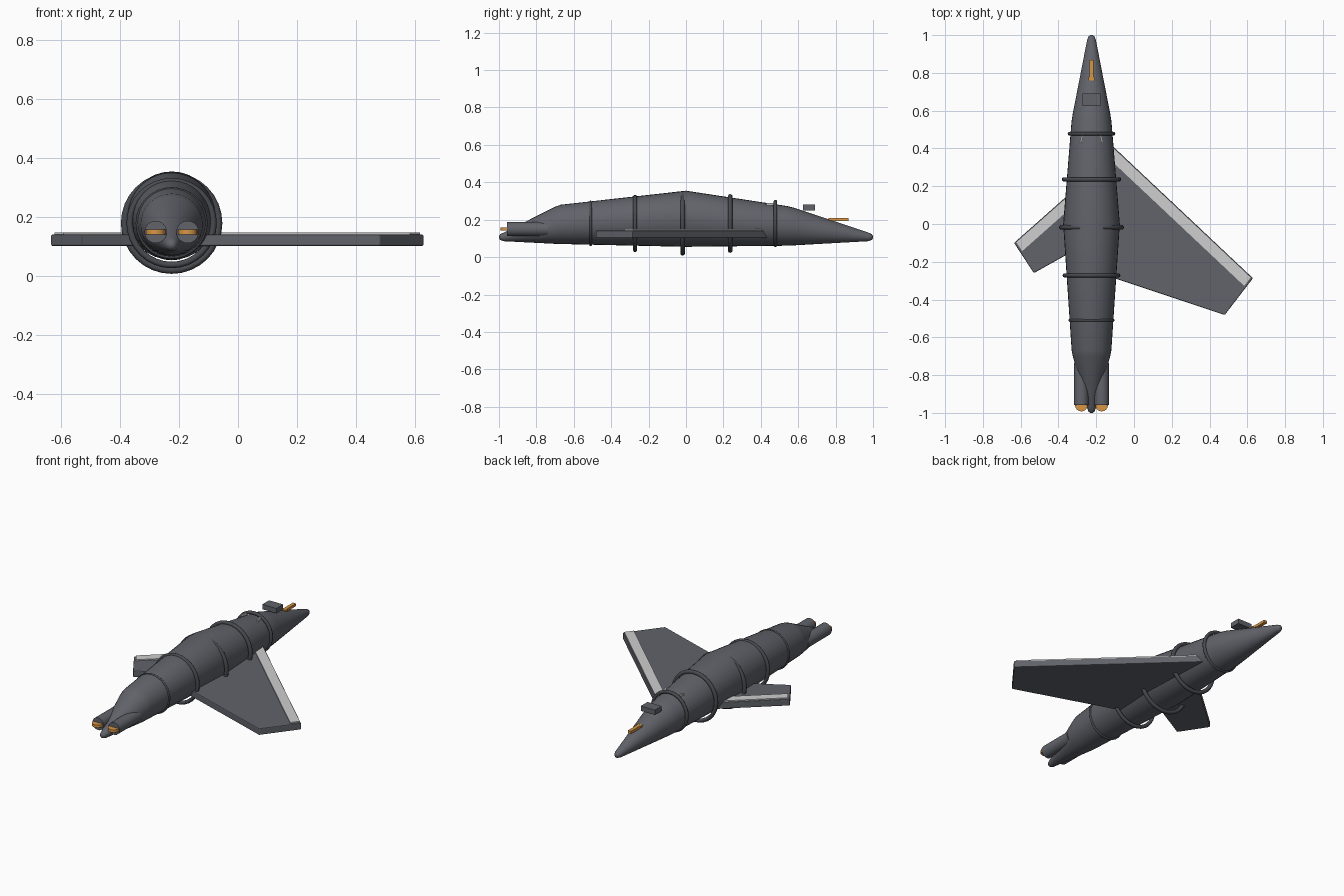
import bpy, bmesh, math
from mathutils import Vector

cube = bpy.data.objects.get("Cube")
if cube:
    bpy.data.objects.remove(cube)

CX = -0.225  # fuselage axis


def material(name, rgb):
    m = bpy.data.materials.new(name)
    m.use_nodes = True
    m.diffuse_color = (*rgb, 1)
    m.node_tree.nodes["Principled BSDF"].inputs["Base Color"].default_value = (*rgb, 1)
    return m


GREY = material("hull grey", (0.12, 0.125, 0.145))
DARK = material("ring dark grey", (0.065, 0.068, 0.078))
LIGHT = material("edge light grey", (0.62, 0.62, 0.63))
ORANGE = material("glow orange", (0.68, 0.3, 0.06))


def finish(ob, name, mat, smooth=False):
    ob.name = name
    ob.data.materials.append(mat)
    if smooth:
        bpy.ops.object.select_all(action='DESELECT')
        ob.select_set(True)
        bpy.context.view_layer.objects.active = ob
        bpy.ops.object.shade_smooth_by_angle(angle=math.radians(40))
    return ob


def from_bmesh(bm, name, mat, smooth=False):
    bmesh.ops.recalc_face_normals(bm, faces=bm.faces)
    me = bpy.data.meshes.new(name)
    bm.to_mesh(me)
    bm.free()
    ob = bpy.data.objects.new(name, me)
    bpy.context.collection.objects.link(ob)
    return finish(ob, name, mat, smooth)


def box(name, loc, size, mat, turn=0):
    bpy.ops.mesh.primitive_cube_add(size=1, location=loc, rotation=(0, 0, turn))
    ob = bpy.context.object
    ob.scale = size
    return finish(ob, name, mat)


def slab(name, outline, z0, z1, mat, bevel=0):
    bm = bmesh.new()
    face = bm.faces.new([bm.verts.new((p[0], p[1], z0)) for p in outline])
    top = bmesh.ops.extrude_face_region(bm, geom=[face])["geom"]
    verts = [v for v in top if isinstance(v, bmesh.types.BMVert)]
    bmesh.ops.translate(bm, verts=verts, vec=(0, 0, z1 - z0))
    ob = from_bmesh(bm, name, mat)
    if bevel:
        mod = ob.modifiers.new("soft edges", 'BEVEL')
        mod.width = bevel
        mod.segments = 2
    return ob


# Fuselage: circular sections (y, centre height, radius)
SECTIONS = [(-1, 0.107, 0.006), (-0.993, 0.107, 0.016), (-0.975, 0.108, 0.023),
            (-0.7, 0.17, 0.099), (-0.67, 0.175, 0.105), (0, 0.205, 0.15),
            (0.54, 0.167, 0.106), (0.58, 0.163, 0.1), (0.975, 0.108, 0.023),
            (0.993, 0.107, 0.016), (1, 0.107, 0.006)]
SIDES = 32
bm = bmesh.new()
loops = []
for y, z, r in SECTIONS:
    angles = [math.tau * i / SIDES for i in range(SIDES)]
    loops.append([bm.verts.new((CX + r * math.cos(a), y, z + r * math.sin(a))) for a in angles])
for a, b in zip(loops, loops[1:]):
    for i in range(SIDES):
        j = (i + 1) % SIDES
        bm.faces.new((a[i], a[j], b[j], b[i]))
bm.faces.new(loops[0])
bm.faces.new(loops[-1])
from_bmesh(bm, "fuselage", GREY, True)

# Hoops around the fuselage (y, outer radius, tube radius)
for n, (y, r, t) in enumerate([(-0.51, 0.122, 0.007), (-0.272, 0.153, 0.011), (-0.018, 0.172, 0.012),
                               (0.236, 0.157, 0.012), (0.478, 0.126, 0.01)]):
    bpy.ops.mesh.primitive_torus_add(major_radius=r - t, minor_radius=t, major_segments=32, minor_segments=10,
                                     location=(CX, y, 0.18), rotation=(math.pi / 2, 0, 0))
    finish(bpy.context.object, f"hull_ring_{n + 1}", DARK, True)

# Wings: root front, tip front, tip back, root back
WINGS = {"left": [(-0.14, 0.438), (0.63, -0.287), (0.48, -0.482), (-0.14, -0.275)],
         "right": [(-0.3, 0.197), (-0.635, -0.1), (-0.53, -0.26), (-0.3, -0.131)]}
for side, pts in WINGS.items():
    slab(side + "_wing", pts, 0.102, 0.142, GREY, 0.005)
    # Pale strip along the leading edge
    a, b, c = (Vector(p) for p in pts[:3])
    along, across = (a - b).normalized(), (c - b).normalized()
    b = b + along * 0.012 + across * 0.006
    a = a + across * 0.006
    slab(side + "_wing_edge", [a, b, b + across * 0.056, a + across * 0.056], 0.14, 0.149, LIGHT)

# Tail thrusters with glowing discs, and small pale fins on top
for side, s in (("left", 1), ("right", -1)):
    x = CX + s * 0.054
    bpy.ops.mesh.primitive_cylinder_add(vertices=24, radius=0.038, depth=0.22, location=(x, -0.847, 0.15),
                                        rotation=(math.pi / 2, 0, 0))
    finish(bpy.context.object, side + "_thruster", GREY, True)
    bpy.ops.mesh.primitive_cylinder_add(vertices=24, radius=0.033, depth=0.016, location=(x, -0.959, 0.15))
    finish(bpy.context.object, side + "_thruster_glow", ORANGE, True)
    box(side + "_marker", (CX + s * 0.053, 0.45, 0.282), (0.009, 0.045, 0.012), LIGHT, s * 0.25)

# Sensor block and nose probe
box("sensor_block", (CX, 0.658, 0.265), (0.095, 0.065, 0.03), GREY)
box("nose_probe", (CX, 0.815, 0.2), (0.021, 0.106, 0.016), ORANGE)
box("nose_probe_base", (CX, 0.77, 0.2), (0.03, 0.018, 0.016), ORANGE)
